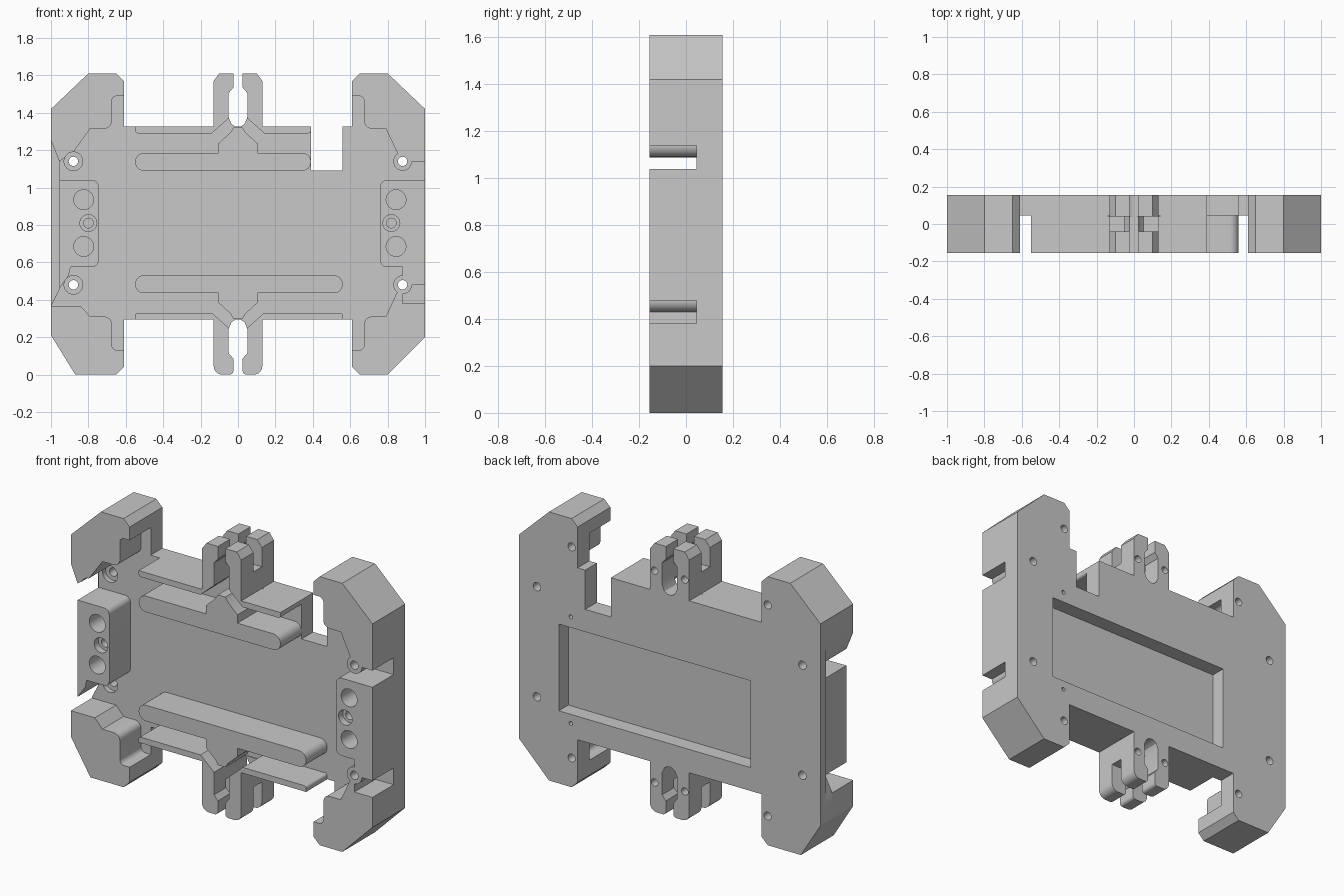
import bpy
import bmesh
import math
from mathutils import Vector

cube = bpy.data.objects.get("Cube")
if cube:
    bpy.data.objects.remove(cube, do_unlink=True)

grey = bpy.data.materials.new("plain grey")
grey.use_nodes = True
tone = (0.58, 0.58, 0.58, 1)
grey.diffuse_color = tone
grey.node_tree.nodes["Principled BSDF"].inputs["Base Color"].default_value = tone

FRONT, STEP, BACK = -0.155, 0.045, 0.155
PLATE_TOP, PLATE_BOTTOM = 1.325, 0.295
parts = []


def fillet(points, steps=7):
    """Replace every (x, z, radius) corner by an arc."""
    result = []
    for i, point in enumerate(points):
        corner = Vector(point[:2])
        if len(point) < 3:
            result.append(corner)
            continue
        radius = point[2]
        to_prev = (Vector(points[i - 1][:2]) - corner).normalized()
        to_next = (Vector(points[(i + 1) % len(points)][:2]) - corner).normalized()
        half = to_prev.angle(to_next) / 2
        reach = radius / math.tan(half)
        centre = corner + (to_prev + to_next).normalized() * radius / math.sin(half)
        start = corner + to_prev * reach - centre
        end = corner + to_next * reach - centre
        sweep = math.pi - 2 * half
        for k in range(steps + 1):
            t = k / steps
            arm = start * math.sin((1 - t) * sweep) + end * math.sin(t * sweep)
            result.append(centre + arm.normalized() * radius)
    return result


def prism(name, points, near=FRONT, far=STEP, helper=False):
    """Extrude an x-z outline from near to far along y."""
    bm = bmesh.new()
    face = bm.faces.new([bm.verts.new((p.x, near, p.y)) for p in fillet(points)])
    grown = bmesh.ops.extrude_face_region(bm, geom=[face])
    moved = [v for v in grown["geom"] if isinstance(v, bmesh.types.BMVert)]
    bmesh.ops.translate(bm, verts=moved, vec=(0, far - near, 0))
    if not any(f.is_valid and len(f.verts) == len(face.verts) and f is not face
               for f in bm.faces):
        bm.faces.new([v for v in face.verts])
    bmesh.ops.remove_doubles(bm, verts=bm.verts, dist=0.0001)
    bmesh.ops.recalc_face_normals(bm, faces=bm.faces)
    mesh = bpy.data.meshes.new(name)
    bm.to_mesh(mesh)
    bm.free()
    mesh.materials.append(grey)
    obj = bpy.data.objects.new(name, mesh)
    bpy.context.collection.objects.link(obj)
    obj.hide_render = helper
    if not helper:
        parts.append(obj)
    return obj


def disc(x, z, radius, sides=24):
    turn = math.tau / sides
    return [(x + radius * math.cos(i * turn), z + radius * math.sin(i * turn))
            for i in range(sides)]


def box(left, right, low, high, *radius):
    corners = [(left, low), (right, low), (right, high), (left, high)]
    return [c + radius for c in corners]


def cut(targets, outline, near, far):
    """Subtract an extruded outline from each target."""
    cutter = prism("cutter", outline, near, far, helper=True)
    for target in targets:
        mod = target.modifiers.new("cut", 'BOOLEAN')
        mod.operation, mod.solver, mod.object = 'DIFFERENCE', 'EXACT', cutter
        graph = bpy.context.evaluated_depsgraph_get()
        mesh = bpy.data.meshes.new_from_object(target.evaluated_get(graph))
        target.modifiers.clear()
        target.data = mesh
    bpy.data.objects.remove(cutter, do_unlink=True)


# Back plate with the open notch in its top edge
plate = prism("back_plate", [
    (-1, 0.21), (-0.87, 0), (-0.65, 0), (-0.61, 0.04),
    (-0.61, PLATE_BOTTOM), (0.61, PLATE_BOTTOM), (0.61, 0.04),
    (0.65, 0), (0.8, 0), (1, 0.2), (1, 1.42), (0.8, 1.61),
    (0.65, 1.61), (0.61, 1.57), (0.61, PLATE_TOP), (0.56, PLATE_TOP),
    (0.56, 1.09), (0.39, 1.09), (0.39, PLATE_TOP), (-0.61, PLATE_TOP),
    (-0.61, 1.57), (-0.65, 1.61), (-0.8, 1.61), (-1, 1.42)], STEP, BACK)

# Corner blocks
hook_top = [(0.79, PLATE_TOP - 0.01), (0.675, PLATE_TOP - 0.01, 0.04),
            (0.675, 1.49, 0.03), (0.61, 1.49), (0.61, 1.57), (0.65, 1.61),
            (0.8, 1.61), (1, 1.42)]
hook_low = [(0.79, 0.31), (0.675, 0.31, 0.04), (0.675, 0.13, 0.03),
            (0.61, 0.13), (0.61, 0.04), (0.65, 0)]


def flip(points):
    return [(-p[0],) + tuple(p[1:]) for p in points]


upper_left = prism("upper_left_block",
                   hook_top + [(1, 1.14), (0.88, 1.14), (0.85, 1.19)])
lower_left = prism("lower_left_block",
                   hook_low + [(0.8, 0), (1, 0.2), (1, 0.38), (0.88, 0.38),
                               (0.88, 0.43), (0.85, 0.44)])
upper_right = prism("upper_right_block",
                    flip(hook_top + [(1, 1.25), (0.955, 1.14), (0.88, 1.19)]))
lower_right = prism("lower_right_block",
                    flip(hook_low + [(0.87, 0), (1, 0.21), (1, 0.365), (0.84, 0.365)]))

# Terminal blocks in the middle of each side
left_terminal = prism("left_terminal", [
    (1, 1.04), (0.76, 1.04, 0.035), (0.76, 0.575, 0.035), (0.88, 0.575),
    (0.88, 0.48), (1, 0.48)])
right_terminal = prism("right_terminal", flip([
    (0.955, 1.04), (0.745, 1.04, 0.035), (0.745, 0.575, 0.035),
    (0.895, 0.575), (0.905, 0.53), (0.955, 0.46)]))

# Screw bosses on the left, sunk screw seats on the right
left_side = [upper_left, lower_left, left_terminal]
right_side = [upper_right, lower_right, right_terminal]
for name, z in (("upper", 1.14), ("lower", 0.48)):
    boss = prism(name + "_boss", disc(0.88, z, 0.05))
    cut(left_side + [boss, plate], disc(0.88, z, 0.025), FRONT - 1, BACK + 1)
    cut(right_side + [plate], disc(-0.88, z, 0.05), FRONT - 1, STEP + 0.03)
    cut([plate], disc(-0.88, z, 0.025), 0, BACK + 1)

# Terminal sockets and their sunk screws
for block, x in ((left_terminal, 0.845), (right_terminal, -0.825)):
    for z in (0.935, 0.685):
        cut([block], disc(x, z, 0.053), FRONT - 1, FRONT + 0.12)
    inner = x - 0.025 if x > 0 else x + 0.025
    cut([block], disc(inner, 0.81, 0.045), FRONT - 1, FRONT + 0.04)
    cut([block], disc(inner, 0.81, 0.026), FRONT - 1, FRONT + 0.12)

# Recessed edge on the right, back pocket and blind pin holes
cut([plate], [(-1.1, 1.25), (-1, 1.25), (-0.955, 1.14), (-0.955, 0.46),
              (-1, 0.37), (-1.1, 0.37)], 0, 0.1)
cut([plate], box(-0.535, 0.735, 0.435, 0.955), BACK - 0.09, BACK + 1)
for x in (-0.65, 0.65):
    for z in (0.175, 1.44):
        cut([plate], disc(x, z, 0.024), BACK - 0.06, BACK + 1)
for z in (0.38, 1.02):
    cut([plate], disc(0.655, z, 0.012), BACK - 0.06, BACK + 1)


# Split snap tabs, flanges and peaked bars, above and below
def place(points, base, way, side=1):
    return [(side * p[0], base + way * p[1]) + tuple(p[2:]) for p in points]


for end, base, way, right_end, height in (
        ("upper", PLATE_TOP, 1, 0.39, 0.285), ("lower", PLATE_BOTTOM, -1, 0.56, 0.295)):
    if way > 0:
        tip = [(0.13, height - 0.04), (0.1, height), (0.025, height)]
    else:
        tip = [(0.13, height, 0.045), (0.025, height, 0.02)]
    throat = [(0.025, 0.21), (0.05, 0.18), (0.05, 0.05)]
    foot = [(0.05, 0.045), (0.14, -0.035), (0.14, 0), (0.13, 0)]
    root = [(0.035, 0.015), (0.015, 0.002), (0, 0), (0.13, 0)]
    for label, side in (("left", 1), ("right", -1)):
        title = end + "_" + label
        prism(title + "_front_tab", place(foot + tip + throat, base, way, side), FRONT, -0.04)
        prism(title + "_tab_web", place(foot + [(0.13, 0.13), (0.05, 0.13)], base, way, side),
              -0.04, 0.04)
        tab = prism(title + "_back_tab", place(root + tip + throat, base, way, side), 0.04, BACK)
        cut([tab], disc(side * 0.1, base + way * 0.12, 0.022), BACK - 0.06, BACK + 1)
        stop = right_end if side > 0 else 0.55
        prism(title + "_flange", place(
            [(0.14, 0), (0.14, -0.035), (stop, -0.035, 0.015), (stop, 0)], base, way, side))
    middle = base - way * 0.188
    prism(end + "_bar", box(-0.55, right_end, middle - 0.048, middle + 0.048, 0.0475))
    prism(end + "_bar_peak", place(
        [(-0.105, -0.15), (0.105, -0.15), (0.105, -0.09), (0.04, -0.03),
         (0.025, -0.005), (-0.025, -0.005), (-0.04, -0.03), (-0.105, -0.09)], base, way))

# Smooth the rounded walls, keep the edges sharp
bpy.ops.object.select_all(action='DESELECT')
for obj in parts:
    obj.select_set(True)
bpy.context.view_layer.objects.active = plate
bpy.ops.object.shade_smooth_by_angle(angle=math.radians(30))
